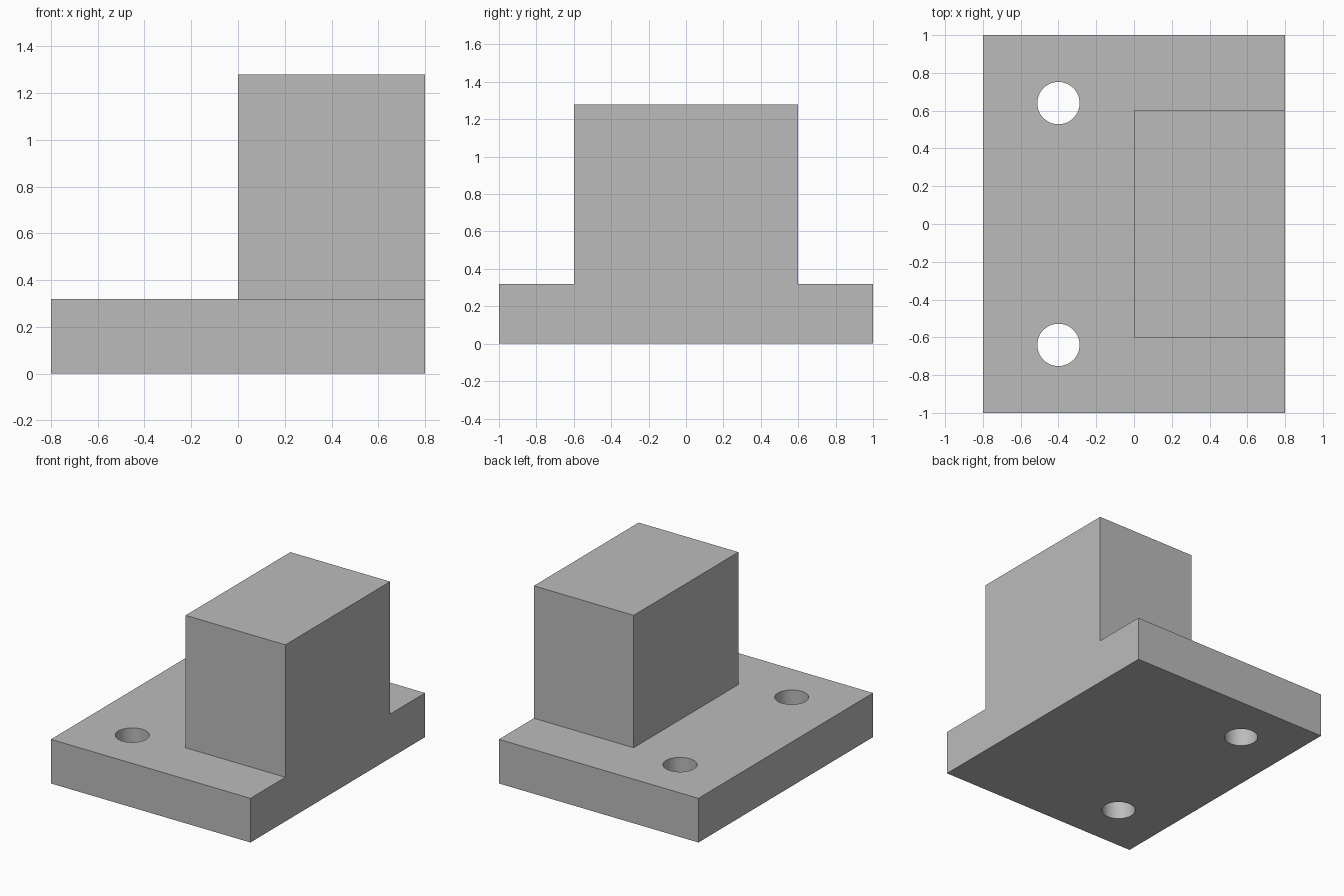
import bpy

cube = bpy.data.objects.get("Cube")
if cube:
    bpy.data.objects.remove(cube, do_unlink=True)

grey = bpy.data.materials.new("plain grey")
grey.use_nodes = True
colour = (0.5, 0.5, 0.5, 1)
grey.diffuse_color = colour
grey.node_tree.nodes["Principled BSDF"].inputs["Base Color"].default_value = colour


def box(name, low, high):
    """Box between two opposite corners."""
    centre = [(a + b) / 2 for a, b in zip(low, high)]
    bpy.ops.mesh.primitive_cube_add(size=1, location=centre)
    ob = bpy.context.object
    ob.name = name
    ob.scale = [b - a for a, b in zip(low, high)]
    bpy.ops.object.transform_apply(location=True, rotation=False, scale=True)
    ob.data.materials.append(grey)
    return ob


def combine(target, tool, operation):
    """Boolean the tool into the target, then discard the tool."""
    mod = target.modifiers.new(operation.lower(), "BOOLEAN")
    mod.operation = operation
    mod.solver = "EXACT"
    mod.object = tool
    bpy.context.view_layer.objects.active = target
    bpy.ops.object.modifier_apply(modifier=mod.name)
    bpy.data.objects.remove(tool, do_unlink=True)


# Base plate with the upright block fused flush to its left edge
bracket = box("mounting_bracket", (-0.8, -1, 0), (0.8, 1, 0.32))
block = box("upright_block", (0, -0.6, 0.16), (0.8, 0.6, 1.28))
combine(bracket, block, "UNION")

# Two round bolt holes through the plate
for side in (-1, 1):
    bpy.ops.mesh.primitive_cylinder_add(
        vertices=64, radius=0.112, depth=1, location=(-0.4, 0.64 * side, 0.16))
    hole = bpy.context.object
    hole.name = "hole_cutter"
    hole.data.materials.append(grey)
    combine(bracket, hole, "DIFFERENCE")

# Smooth hole walls, sharp box edges
bpy.ops.object.select_all(action="DESELECT")
bracket.select_set(True)
bpy.context.view_layer.objects.active = bracket
bpy.ops.object.shade_smooth_by_angle(angle=0.5)
